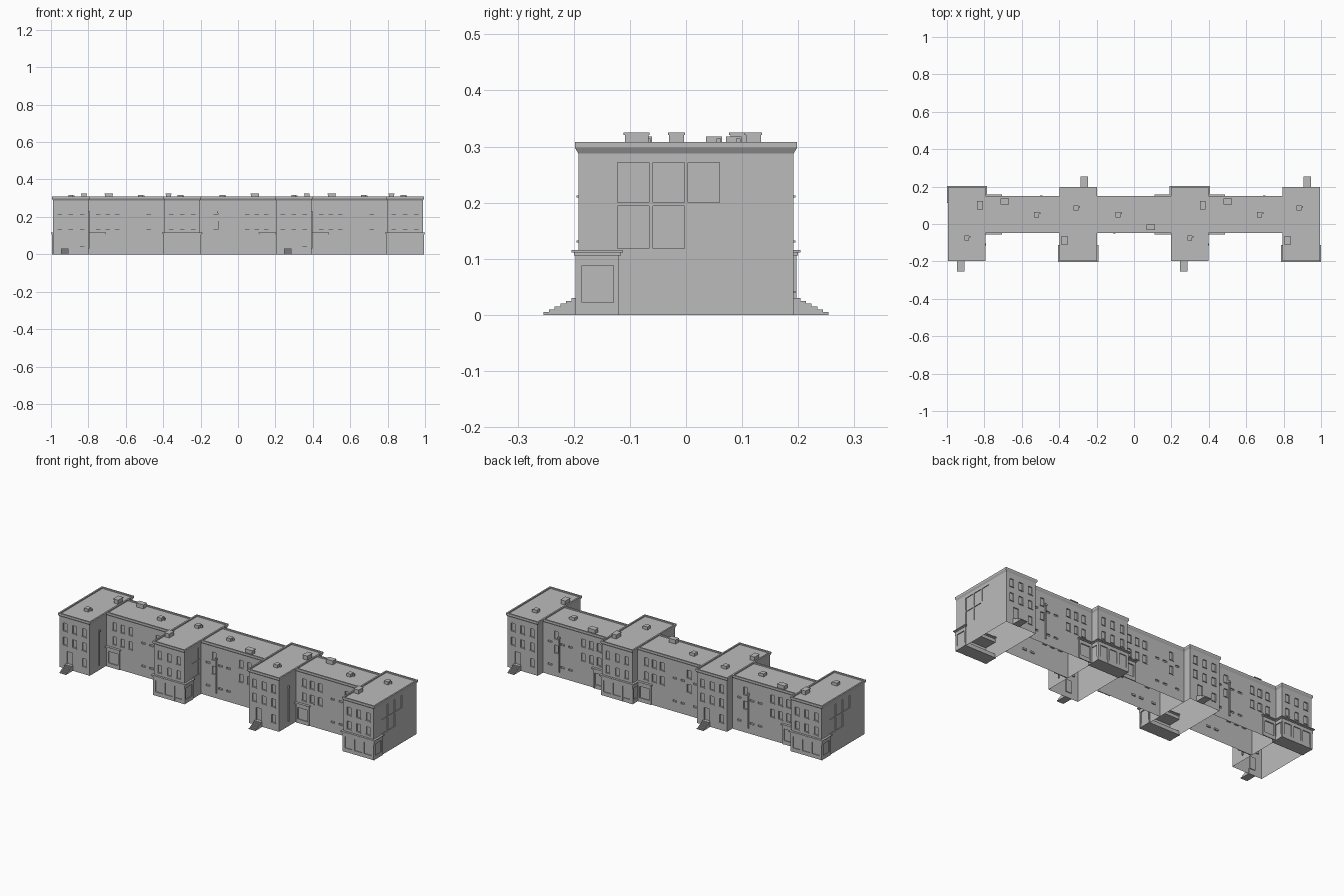
import bpy, bmesh

cube = bpy.data.objects.get("Cube")
if cube:
    bpy.data.objects.remove(cube)

grey = bpy.data.materials.new("plain_grey")
grey.use_nodes = True
colour = (0.5, 0.5, 0.5, 1)
grey.diffuse_color = colour
grey.node_tree.nodes["Principled BSDF"].inputs["Base Color"].default_value = colour

BLOCK_X = 0.298          # spacing unit of the four blocks
HALF_W, HALF_D = 0.095, 0.192
EAVE = 0.288
RECESS = 0.006


def finish(bm, name):
    mesh = bpy.data.meshes.new(name)
    bm.to_mesh(mesh)
    bm.free()
    mesh.materials.append(grey)
    ob = bpy.data.objects.new(name, mesh)
    bpy.context.collection.objects.link(ob)
    return ob


def add_box(bm, x0, x1, y0, y1, z0, z1):
    verts = bmesh.ops.create_cube(bm, size=1)["verts"]
    for v in verts:
        v.co.x = x1 if v.co.x > 0 else x0
        v.co.y = y1 if v.co.y > 0 else y0
        v.co.z = z1 if v.co.z > 0 else z0
    return verts


def boxes(name, items):
    bm = bmesh.new()
    for b in items:
        add_box(bm, *b)
    return finish(bm, name)


def facing(x, w, z, h, wall, side, out, inner=RECESS):
    """Box on a wall facing side (-1 front, 1 back)."""
    a, b = sorted((wall + side * out, wall - side * inner))
    return (x - w / 2, x + w / 2, a, b, z - h / 2, z + h / 2)


def hollow_walls(name, bounds, cutters):
    """Wall shell with recessed openings and no floor."""
    walls = boxes(name, [(*bounds, 0, 0.292)])
    cutter = boxes(name + "_cutter", cutters)
    cutter.hide_render = True
    mod = walls.modifiers.new("openings", "BOOLEAN")
    mod.object, mod.operation, mod.solver = cutter, "DIFFERENCE", "EXACT"
    bpy.context.view_layer.update()
    deps = bpy.context.evaluated_depsgraph_get()
    mesh = bpy.data.meshes.new_from_object(walls.evaluated_get(deps))
    walls.modifiers.clear()
    walls.data = mesh
    bpy.data.objects.remove(cutter)
    bm = bmesh.new()
    bm.from_mesh(mesh)
    floor = [f for f in bm.faces if f.calc_center_median().z < 0.001]
    bmesh.ops.delete(bm, geom=floor, context="FACES")
    bm.to_mesh(mesh)
    bm.free()


def roof(name, x0, x1, y0, y1):
    """Flared cornice with a sunken flat roof."""
    bm = bmesh.new()
    o = 0.006
    for v in add_box(bm, x0, x1, y0, y1, EAVE, 0.298):
        if v.co.z > 0.295:
            v.co.x += o if v.co.x > (x0 + x1) / 2 else -o
            v.co.y += o if v.co.y > (y0 + y1) / 2 else -o
    top = max(bm.faces, key=lambda f: f.calc_center_median().z)
    ext = bmesh.ops.extrude_face_region(bm, geom=[top])["geom"]
    for v in ext:
        if isinstance(v, bmesh.types.BMVert):
            v.co.z = 0.308
    bmesh.ops.delete(bm, geom=[top], context="FACES_ONLY")
    top = max(bm.faces, key=lambda f: f.calc_center_median().z)
    bmesh.ops.inset_region(bm, faces=[top], thickness=0.012)
    drop = bmesh.ops.extrude_face_region(bm, geom=[top])["geom"]
    bmesh.ops.translate(bm, vec=(0, 0, -0.007), verts=[v for v in drop if isinstance(v, bmesh.types.BMVert)])
    bmesh.ops.delete(bm, geom=[top], context="FACES_ONLY")
    finish(bm, name)


def chimney(name, x, y, w, d):
    boxes(name, [(x - w / 2, x + w / 2, y - d / 2, y + d / 2, 0.3, 0.321),
                 (x - w / 2 - .002, x + w / 2 + .002, y - d / 2 - .002, y + d / 2 + .002, 0.321, 0.325)])


def roof_hatch(name, x, y):
    boxes(name, [(x - .013, x + .013, y - .014, y + .014, 0.3, 0.318),
                 (x + .013, x + .021, y + .004, y + .012, 0.3, 0.314)])


def pipe(name, x, y):
    boxes(name, [(x - .003, x + .003, y - .003, y + .003, 0.03, 0.22),
                 (x - .006, x + .006, y - .005, y + .005, 0.22, 0.23)])


def shop(name, cx, s):
    """Ground-floor shopfront on side s, wrapping both block sides."""
    w, inner = HALF_W, s * 0.12
    items = []

    def slab(xa, xb, ya, yb, za, zb):
        items.append((*sorted((xa, xb)), *sorted((ya, yb)), za, zb))
    face, front = s * HALF_D, s * 0.197
    for z0, z1, o in ((0, .022, .004), (.088, .106, .005), (.106, .111, .008), (.111, .116, .012)):
        slab(cx - w - o, cx + w + o, s * (HALF_D + o), inner - s * (o - .004), z0, z1)
    for i in range(4):                                  # front pilasters
        px = cx - w + .004 + i * (2 * w - .008) / 3
        slab(px - .007, px + .007, face, front, 0, .1)
    for e in (-1, 1):                                   # side pilasters
        for y in (s * .19, s * .124):
            slab(cx + e * w, cx + e * (w + .005), y - .005, y + .005, 0, .1)
    boxes(name, items)


def porch(name, x0, x1, wall, side):
    """Small canopied entrance on a connecting wing."""
    def rel(xa, xb, out, z0, z1):
        return (xa, xb, *sorted((wall, wall + side * out)), z0, z1)
    boxes(name, [rel(x0, x1, .014, .111, .116), rel(x0 + .003, x1 - .003, .010, .106, .111),
                 rel(x0 + .006, x1 - .006, .006, .088, .106),
                 rel(x0 + .006, x0 + .016, .006, 0, .09), rel(x1 - .016, x1 - .006, .006, 0, .09),
                 rel(x0 + .006, x1 - .006, .005, 0, .022)])


# Four cross blocks: stairs on one face, shop on the other
for i, k in enumerate((-3, -1, 1, 3)):
    cx = k * BLOCK_X
    s = 1 if i % 2 == 0 else -1          # shop side, also decides window end wall
    tag = f"block_{i + 1}"
    cuts, sills = [], []
    for side in (-1, 1):
        for z in (0.065, 0.155, 0.235):
            for off in (-0.06, 0.0, 0.06):
                if z < 0.1 and (side == s or off * s < 0.03):
                    continue
                cuts.append(facing(cx + off, .024, z, .044, side * HALF_D, side, .01))
                sills.append(facing(cx + off, .03, z - .024, .004, side * HALF_D, side, .003, 0))
    # Front door above the stairs
    door_x = cx - s * 0.032
    cuts.append(facing(door_x, .034, .065, .07, -s * HALF_D, -s, .01))
    # Large panes of the end wall
    end = cx - s * HALF_W
    xa, xb = sorted((end - s * .01, end + s * .004))
    for z0, z1, cols in ((.2, .272, 3), (.118, .194, 2)):
        for c in range(cols):
            y0 = -0.122 + c * .063
            ya, yb = sorted((-s * y0, -s * (y0 + .056)))
            cuts.append((xa, xb, ya, yb, z0, z1))
    hollow_walls(tag + "_walls", (cx - HALF_W, cx + HALF_W, -HALF_D, HALF_D), cuts)
    boxes(tag + "_sills", sills)
    roof(tag + "_roof", cx - HALF_W, cx + HALF_W, -HALF_D, HALF_D)
    shop(tag + "_shop", cx, s)
    # Stepped entrance stairs
    steps = []
    for n in range(6):
        ya, yb = sorted((-s * .19, -s * (.254 - n * .01)))
        steps.append((door_x - .021, door_x + .021, ya, yb, n * .005, n * .005 + .005))
    boxes(tag + "_stairs", steps)
    # Rooftop equipment
    if s > 0:
        chimney(tag + "_chimney", cx + .07, .1, .027, .042)
        roof_hatch(tag + "_hatch", cx, -.075)
        pipe(tag + "_drainpipe", cx + HALF_W + .003, -.11)
    else:
        chimney(tag + "_chimney", cx - .073, -.088, .027, .042)
        roof_hatch(tag + "_hatch", cx - .012, .085)

# Three connecting wings
Y0, Y1 = -0.042, 0.144
for i in range(3):
    cx = (i - 1) * 2 * BLOCK_X
    half = 2 * BLOCK_X / 2 - HALF_W
    tag = f"wing_{i + 1}"
    m = -1 if i == 1 else 1
    cuts, sills = [], []
    for wall, side in ((Y0, -1), (Y1, 1)):
        for off in (-.15, -.1, -.05, .12):
            for z in (.155, .235):
                cuts.append(facing(cx + m * off, .024, z, .044, wall, side, .01))
                sills.append(facing(cx + m * off, .03, z - .024, .004, wall, side, .003, 0))
        for off in (.03, .08, .16):
            for z in (.19, .06):
                cuts.append(facing(cx + m * off, .024, z, .01, wall, side, .01))
    hollow_walls(tag + "_walls", (cx - half, cx + half, Y0, Y1), cuts)
    boxes(tag + "_sills", sills)
    roof(tag + "_roof", cx - half + .004, cx + half - .004, Y0, Y1)
    edge = cx - m * half
    for wall, side, face in ((Y0, -1, "front"), (Y1, 1, "back")):
        porch(f"{tag}_{face}_porch", *sorted((edge, edge + m * .093)), wall, side)
    if m > 0:
        chimney(tag + "_chimney", cx - .095, .12, .042, .027)
        roof_hatch(tag + "_hatch", cx + .075, .05)
        pipe(tag + "_drainpipe", cx + .1, Y1 + .003)
    else:
        chimney(tag + "_chimney", cx + .09, -.017, .042, .027)
        roof_hatch(tag + "_hatch", cx - .085, .05)
        pipe(tag + "_drainpipe", cx - .105, Y0 - .003)
